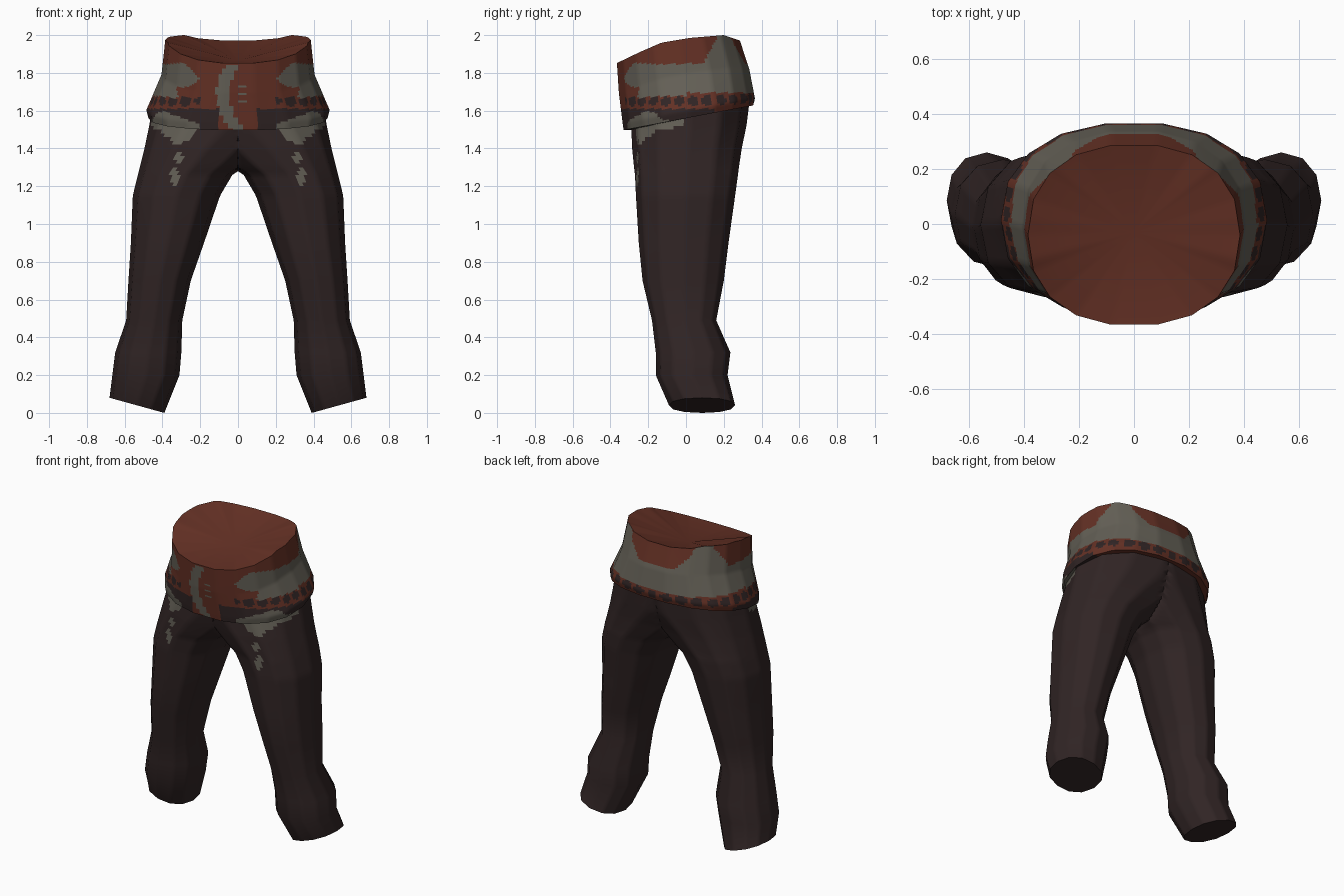
import bpy, bmesh, math

if "Cube" in bpy.data.objects:
    bpy.data.objects.remove(bpy.data.objects["Cube"])


def material(name, rgb):
    m = bpy.data.materials.new(name)
    m.diffuse_color = (*rgb, 1)
    m.use_nodes = True
    m.node_tree.nodes["Principled BSDF"].inputs["Base Color"].default_value = m.diffuse_color
    return m


MATS = [material("dark_cloth", (0.030, 0.018, 0.018)),
        material("red_brown_leather", (0.127, 0.030, 0.018)),
        material("grey_metal", (0.125, 0.115, 0.092))]
CLOTH, LEATHER, METAL = range(3)

# Outlines of painted plates, in (|x|, z)
HIP_PLATE = [(.20, 1.77), (.27, 1.84), (.30, 1.855), (.55, 1.83),
             (.55, 1.69), (.31, 1.665), (.33, 1.72), (.25, 1.73)]
TAB = [(.42, 1.60), (.33, 1.575), (.19, 1.52), (.31, 1.41), (.47, 1.53)]


def inside(px, pz, poly):
    hit = False
    for (x0, z0), (x1, z1) in zip(poly, poly[1:] + poly[:1]):
        if (z0 > pz) != (z1 > pz) and px < x0 + (pz - z0) * (x1 - x0) / (z1 - z0):
            hit = not hit
    return hit


def interp(table, t):
    """Piecewise linear lookup; each row is (key, values...)."""
    t = min(max(t, table[0][0]), table[-1][0])
    for a, b in zip(table, table[1:]):
        if t <= b[0]:
            f = (t - a[0]) / (b[0] - a[0])
            return [p + (q - p) * f for p, q in zip(a[1:], b[1:])]


def oval(x0, x1, y0, y1, sides, sub, power):
    """Faceted super-ellipse, each side split into sub pieces."""
    def corner(i):
        a = 2 * math.pi * i / sides
        c, s = math.cos(a), math.sin(a)
        return ((x0 + x1) / 2 + (x1 - x0) / 2 * math.copysign(abs(c) ** (2 / power), c),
                (y0 + y1) / 2 + (y1 - y0) / 2 * math.copysign(abs(s) ** (2 / power), s))
    pts = []
    for i in range(sides):
        a, b = corner(i), corner(i + 1)
        for j in range(sub):
            f = j / sub
            pts.append((a[0] + (b[0] - a[0]) * f, a[1] + (b[1] - a[1]) * f))
    return pts


def loft(bm, rings):
    rows = [[bm.verts.new(p) for p in r] for r in rings]
    n = len(rows[0])
    for lo, hi in zip(rows, rows[1:]):
        for i in range(n):
            j = (i + 1) % n
            bm.faces.new((lo[i], lo[j], hi[j], hi[i]))
    return rows


def finish(name, bm):
    me = bpy.data.meshes.new(name)
    bm.to_mesh(me)
    bm.free()
    for m in MATS:
        me.materials.append(m)
    ob = bpy.data.objects.new(name, me)
    bpy.context.collection.objects.link(ob)
    bpy.ops.object.select_all(action='DESELECT')
    ob.select_set(True)
    bpy.context.view_layer.objects.active = ob
    bpy.ops.object.shade_smooth_by_angle(angle=math.radians(45))
    return ob


def trouser_colour(c):
    x, y, z = abs(c.x), c.y, c.z
    if y < 0 and inside(x, z, TAB):
        return METAL
    # worn drips below the tabs
    if y < 0 and any(((x - dx) / w) ** 2 + ((z - dz) / h) ** 2 < 1
                     for dx, dz, w, h in [(.315, 1.36, .018, .035), (.335, 1.25, .018, .05)]):
        return METAL
    return CLOTH


def belt_colour(c):
    x, y, z = abs(c.x), c.y, c.z
    if y < 0:
        if inside(x, z, TAB):
            return METAL
        # curved centre strap and its stitches
        strap = -.08 + 2.2 * (z - 1.69) ** 2
        if y < -.2 and abs(c.x - strap) < .035 and 1.49 < z < 1.845:
            return METAL
        if y < -.2 and 0 < c.x < .045 and any(abs(z - s) < .007 for s in (1.65, 1.69, 1.73)):
            return METAL
        if inside(x, z, HIP_PLATE):
            return METAL
    elif 1.695 < z < 1.85 + max(0, .2 - 1.8 * abs(y - .2)):
        return METAL
    # dark trim beneath the stud band
    if y < .15 and x > .10 and z < 1.61:
        return CLOTH
    # row of dark studs
    if x > .2 or y > 0:
        cell = (math.atan2(y / .36, x / .48) / (2 * math.pi) * 30) % 1
        mid = 1.65 + .04 * max(y, 0)
        if ((cell - .5) / .38) ** 2 + ((z - mid) / .027) ** 2 < 1:
            return CLOTH
    return LEATHER


# Trousers: height, inner x, outer x, front y, back y
LEG = [(.08, .39, .68, -.09, .26), (.20, .31, .665, -.16, .22),
       (.32, .30, .65, -.16, .235), (.49, .295, .592, -.18, .16),
       (.70, .25, .58, -.23, .20), (.90, .18, .567, -.25, .225),
       (1.15, .095, .557, -.265, .26), (1.26, .03, .53, -.27, .275),
       (1.30, -.03, .52, -.275, .28), (1.40, -.16, .495, -.285, .295),
       (1.52, -.35, .47, -.29, .32), (1.64, -.45, .45, -.30, .335)]
heights = [r[0] for r in LEG[:6]] + [.98 + .02 * i for i in range(34)]
rings = []
for k, z in enumerate(heights):
    pts = oval(*interp(LEG, z), 12, 6, 2.2)
    rings.append([(max(x, 0), y, z if k else max(0, .08 - .276 * (.68 - x))) for x, y in pts])
bm = bmesh.new()
rows = loft(bm, rings)
bm.faces.new(rows[0][::-1])  # hem closure
# open the centre plane so both halves join
bmesh.ops.delete(bm, geom=[f for f in bm.faces if all(v.co.x < 1e-5 for v in f.verts)],
                 context='FACES')
for f in bm.faces:
    f.material_index = trouser_colour(f.calc_center_median())
half = bm.verts[:] + bm.edges[:] + bm.faces[:]
bmesh.ops.mirror(bm, geom=half, axis='X', merge_dist=1e-5)
bmesh.ops.recalc_face_normals(bm, faces=bm.faces)
finish("trousers", bm)

# Belt: fraction of height, half width, front y, back y
BELT = [(0, .475, -.335, .36), (.1, .485, -.34, .37), (.56, .405, -.36, .34),
        (1, .385, -.37, .29)]
RIM = [(-.37, 1.85), (-.245, 1.91), (-.13, 1.96), (.02, 1.985), (.2, 2.0), (.29, 1.97)]
STEPS = 36
rings = []
for k in range(-1, STEPS + 1):
    v = max(k, 0) / STEPS
    hw, front, back = interp(BELT, v)
    shrink = .9 if k < 0 else 1  # tucked lower lip
    ring = []
    top_pts = oval(-.385, .385, -.37, .29, 18, 8, 2.3)
    for (x, y), (tx, ty) in zip(oval(-hw, hw, front, back, 18, 8, 2.3), top_pts):
        low = 1.56 + .19 * y
        high = interp(RIM, ty)[0]
        ring.append((x * shrink, y * shrink, low + (high - low) * v))
    rings.append(ring)
bm = bmesh.new()
rows = loft(bm, rings)
for f in bm.faces:
    f.material_index = belt_colour(f.calc_center_median())
# dished top closure
centre = bm.verts.new((0, -.03, 1.865))
top = rows[-1]
for i, v in enumerate(top):
    f = bm.faces.new((v, top[(i + 1) % len(top)], centre))
    f.material_index = LEATHER
finish("waist_belt", bm)
